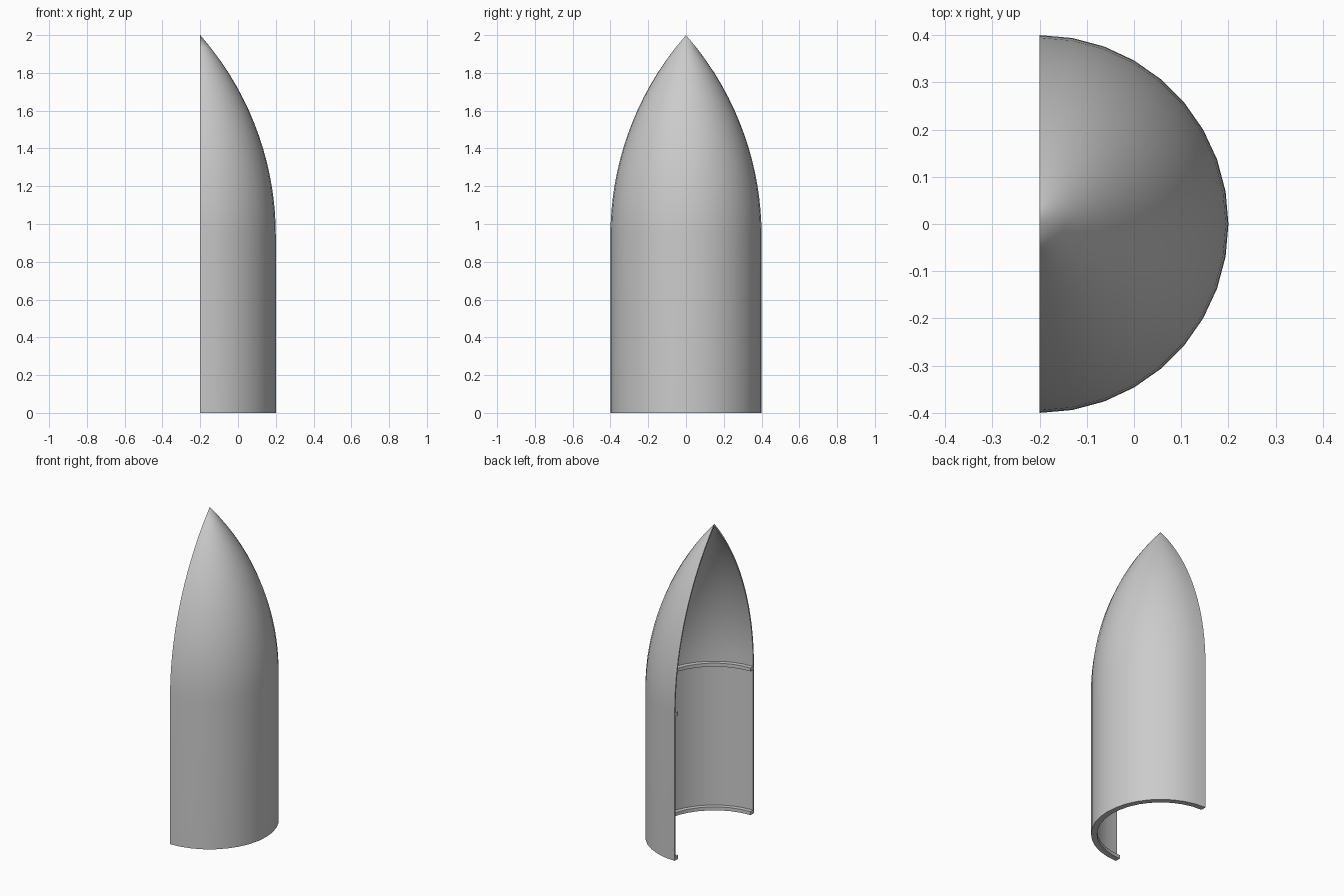
import bpy, bmesh, math

if "Cube" in bpy.data.objects:
    bpy.data.objects.remove(bpy.data.objects["Cube"])

R, BASE, TOP = 0.4, 0.94, 2.0     # radius, start of nose curve, tip height
WALL, LIP, LIP_H = 0.008, 0.035, 0.022
AXIS_X = -0.2
SEGS = 18


def ogive(radius, height, z0, n):
    """Tangent ogive points (r, z) from base to tip."""
    rho = (radius ** 2 + height ** 2) / (2 * radius)
    pts = []
    for i in range(n + 1):
        h = height * i / n
        pts.append((max(0.0, math.sqrt(rho ** 2 - h * h) + radius - rho), z0 + h))
    pts[-1] = (0.0, z0 + height)
    return pts


def half_lathe(name, profile):
    """Sweep a closed profile through 180 degrees and cap both cut faces."""
    bm = bmesh.new()
    rings = []
    for k in range(SEGS + 1):
        a = -math.pi / 2 + math.pi * k / SEGS
        rings.append([bm.verts.new((AXIS_X + r * math.cos(a), r * math.sin(a), z))
                      for r, z in profile])
    n = len(profile)
    for a, b in zip(rings, rings[1:]):
        for i in range(n):
            j = (i + 1) % n
            if profile[i][0] == 0 and profile[j][0] == 0:
                continue
            bm.faces.new((a[i], b[i], b[j], a[j]))
    bm.faces.new(rings[0])
    bm.faces.new(rings[-1][::-1])
    bmesh.ops.remove_doubles(bm, verts=bm.verts, dist=1e-5)
    bmesh.ops.recalc_face_normals(bm, faces=bm.faces)
    me = bpy.data.meshes.new(name)
    bm.to_mesh(me)
    bm.free()
    ob = bpy.data.objects.new(name, me)
    bpy.context.collection.objects.link(ob)
    bpy.ops.object.select_all(action='DESELECT')
    ob.select_set(True)
    bpy.context.view_layer.objects.active = ob
    bpy.ops.object.shade_smooth_by_angle(angle=math.radians(30))
    return ob


# Fairing shell: cylindrical wall with inner lips, topped by the ogive nose
inner, lip = R - WALL, R - LIP
outside = [(R, 0)] + ogive(R, TOP - BASE, BASE, 16)
inside = ogive(inner, TOP - BASE - 0.015, BASE, 16)[::-1]
lips = [(inner, BASE), (lip, BASE), (lip, BASE - LIP_H), (inner, BASE - LIP_H),
        (inner, LIP_H), (lip, LIP_H), (lip, 0)]
half_lathe("fairing_half_shell", outside + inside[:-1] + lips)
